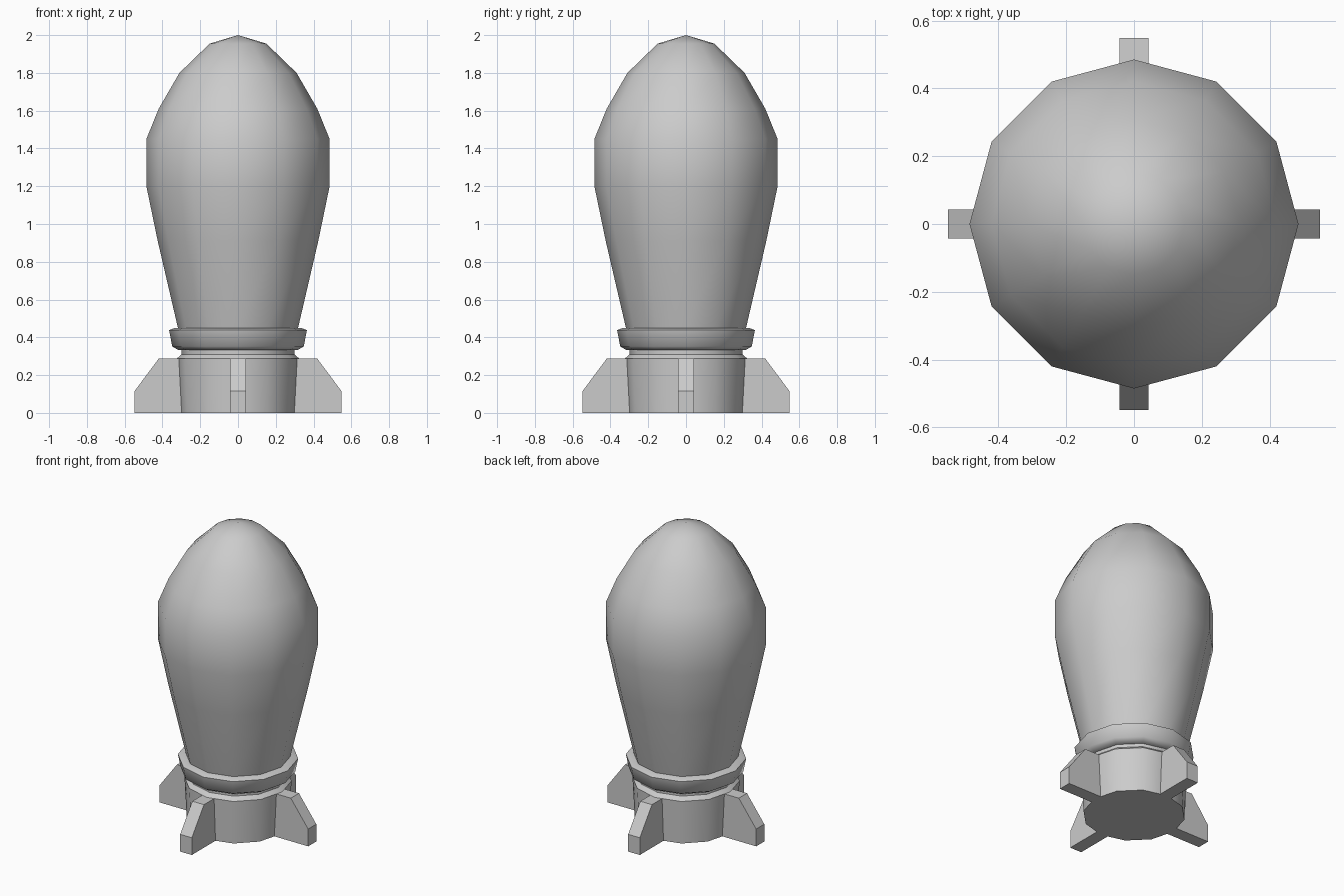
import bpy, bmesh, math
from mathutils import Matrix

SIDES = 12

cube = bpy.data.objects.get("Cube")
if cube:
    bpy.data.objects.remove(cube, do_unlink=True)

grey = bpy.data.materials.new("plain_grey")
grey.use_nodes = True
grey.diffuse_color = (0.6, 0.6, 0.6, 1)
grey.node_tree.nodes["Principled BSDF"].inputs["Base Color"].default_value = grey.diffuse_color


def finish(name, bm, smooth_angle=None):
    bmesh.ops.recalc_face_normals(bm, faces=bm.faces)
    mesh = bpy.data.meshes.new(name)
    bm.to_mesh(mesh)
    bm.free()
    mesh.materials.append(grey)
    obj = bpy.data.objects.new(name, mesh)
    bpy.context.collection.objects.link(obj)
    if smooth_angle:
        bpy.ops.object.select_all(action='DESELECT')
        obj.select_set(True)
        bpy.context.view_layer.objects.active = obj
        bpy.ops.object.shade_smooth_by_angle(angle=math.radians(smooth_angle))
    return obj


def lathe(name, profile, smooth_angle, closed=False):
    """Spin (radius, height) points around z."""
    bm = bmesh.new()
    verts = [bm.verts.new((r, 0, z)) for r, z in profile]
    pairs = list(zip(verts, verts[1:]))
    if closed:
        pairs.append((verts[-1], verts[0]))
    edges = [bm.edges.new(p) for p in pairs]
    bmesh.ops.spin(bm, geom=verts + edges, axis=(0, 0, 1), cent=(0, 0, 0),
                   angle=math.tau, steps=SIDES, use_merge=True)
    bmesh.ops.remove_doubles(bm, verts=bm.verts, dist=0.0005)
    return finish(name, bm, smooth_angle)


# Bulbous hull with a low pointed nose
lathe("hull", [(0, 0.4), (0.305, 0.4), (0.318, 0.45), (0.425, 0.91), (0.485, 1.2),
               (0.485, 1.45), (0.42, 1.61), (0.31, 1.8), (0.15, 1.955), (0, 2.0)], 40)

# Flared collar under the hull
lathe("collar", [(0.28, 0.45), (0.335, 0.45), (0.365, 0.438), (0.348, 0.352),
                 (0.315, 0.332), (0.28, 0.332)], 60, closed=True)

# Narrow neck and engine base
lathe("engine_base", [(0, 0.345), (0.298, 0.345), (0.298, 0.31), (0.325, 0.287),
                      (0.31, 0), (0, 0)], 40)

# Four flat fins
for i, side in enumerate(("left", "back", "right", "front")):
    bm = bmesh.new()
    outline = [(0.28, 0), (0.548, 0), (0.548, 0.115), (0.42, 0.287), (0.28, 0.287)]
    face = bm.faces.new([bm.verts.new((x, -0.043, z)) for x, z in outline])
    new = bmesh.ops.extrude_face_region(bm, geom=[face])["geom"]
    bmesh.ops.translate(bm, vec=(0, 0.086, 0),
                        verts=[v for v in new if isinstance(v, bmesh.types.BMVert)])
    bm.transform(Matrix.Rotation(i * math.pi / 2, 4, 'Z'))
    finish(side + "_fin", bm)
